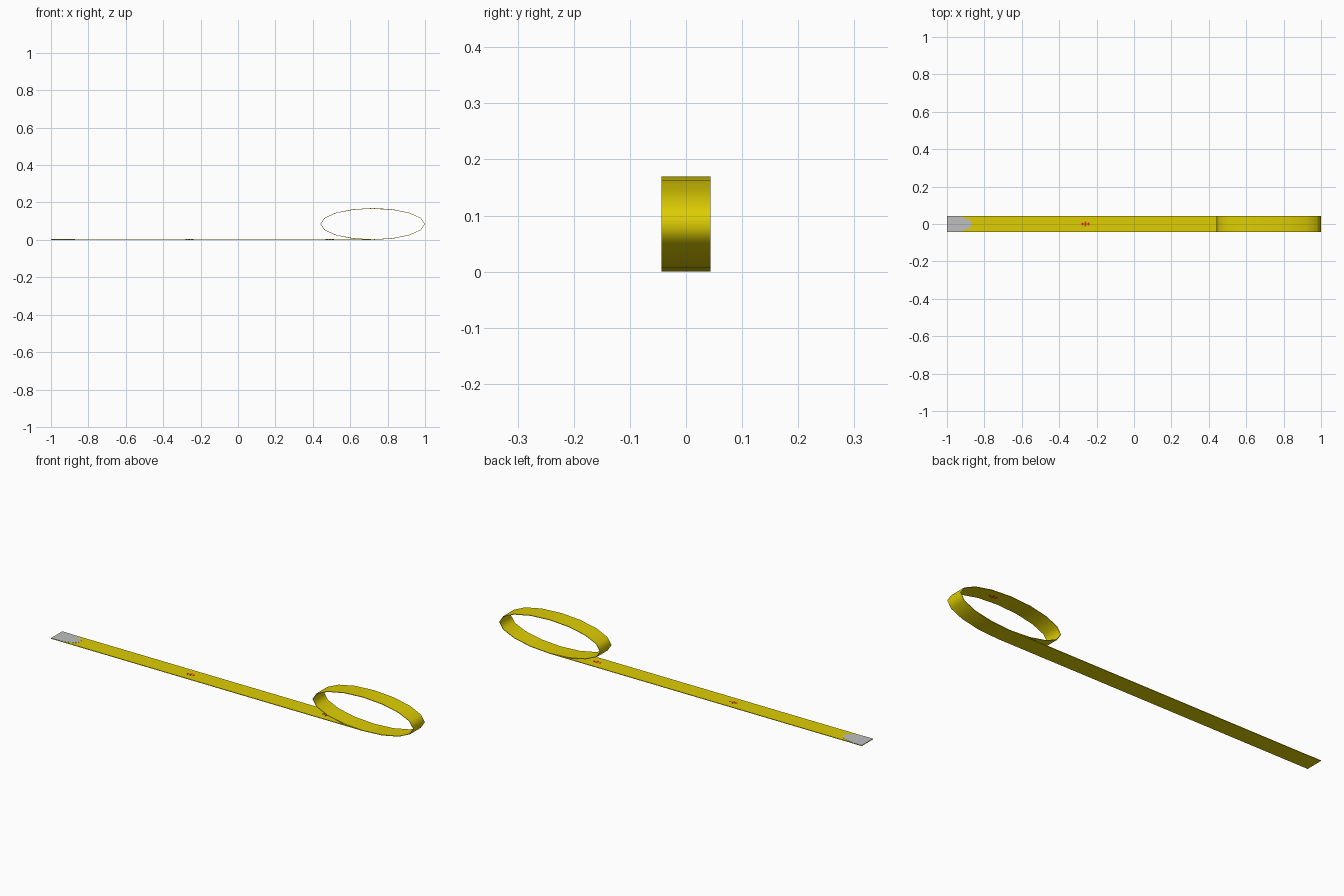
import bpy, bmesh, math

if "Cube" in bpy.data.objects:
    bpy.data.objects.remove(bpy.data.objects["Cube"])

HALF_W = 0.044            # half width of the band
T = 0.003                 # band thickness
CX, A, B, SIDES = 0.72, 0.279, 0.085, 16


def material(name, rgb):
    m = bpy.data.materials.new(name)
    m.diffuse_color = (*rgb, 1)
    m.use_nodes = True
    m.node_tree.nodes["Principled BSDF"].inputs["Base Color"].default_value = m.diffuse_color
    return m


yellow = material("yellow", (0.73, 0.61, 0.001))
grey = material("grey", (0.52, 0.52, 0.52))
red = material("red", (0.7, 0.03, 0.005))


def finish(bm, name, mat):
    bmesh.ops.recalc_face_normals(bm, faces=bm.faces)
    me = bpy.data.meshes.new(name)
    bm.to_mesh(me)
    bm.free()
    me.materials.append(mat)
    ob = bpy.data.objects.new(name, me)
    bpy.context.collection.objects.link(ob)
    return ob


def plate(name, outlines, z0, z1, mat):
    """Flat plate from one or more xy outlines."""
    bm = bmesh.new()
    fs = [bm.faces.new([bm.verts.new((x, y, z0)) for x, y in o]) for o in outlines]
    r = bmesh.ops.extrude_face_region(bm, geom=fs)
    for v in r["geom"]:
        if isinstance(v, bmesh.types.BMVert):
            v.co.z = z1
    return finish(bm, name, mat)


# Flat strap
plate("strap", [[(-1, -HALF_W), (CX, -HALF_W), (CX, HALF_W), (-1, HALF_W)]], 0, T, yellow)

# Oval closed loop
bm = bmesh.new()
rings = []
for i in range(SIDES):
    a = 2 * math.pi * i / SIDES
    ring = []
    for inset, y in ((0, -HALF_W), (0, HALF_W), (T, HALF_W), (T, -HALF_W)):
        ring.append(bm.verts.new((CX + (A - inset) * math.cos(a), y,
                                  B + (B - inset) * math.sin(a))))
    rings.append(ring)
for i in range(SIDES):
    p, q = rings[i], rings[(i + 1) % SIDES]
    for j in range(4):
        k = (j + 1) % 4
        bm.faces.new((p[j], p[k], q[k], q[j]))
loop = finish(bm, "loop", yellow)
bpy.context.view_layer.objects.active = loop
loop.select_set(True)
bpy.ops.object.shade_smooth_by_angle(angle=math.radians(78))

# Grey adhesive tip with rounded inner end
half = [(-1, HALF_W), (-0.945, HALF_W), (-0.915, 0.037), (-0.885, 0.026), (-0.872, 0.012)]
plate("adhesive_tip", [half + [(x, -y) for x, y in reversed(half)]], T, T + 0.0006, grey)

# Small plain red dotted marks: two on the strap, one inside the top of the loop
dots = []
for cx, cy, rx, ry in ((0, 0, 0.006, 0.014), (-0.016, 0, 0.006, 0.008), (0.016, 0, 0.006, 0.008)):
    dots.append([(cx + rx * math.cos(k * math.pi / 4), cy + ry * math.sin(k * math.pi / 4))
                 for k in range(8)])
slope = math.atan2(B * (1 - math.cos(math.pi / 8)), A * math.sin(math.pi / 8))
for name, x, z, tilt in (("mark_middle", -0.26, T, 0), ("mark_under_loop", 0.49, T, 0),
                         ("mark_inside_loop", CX + 0.063, 0.1624, slope)):
    ob = plate(name, dots, 0, 0.0006, red)
    ob.location = (x, 0, z)
    ob.rotation_euler = (0, tilt, 0)
